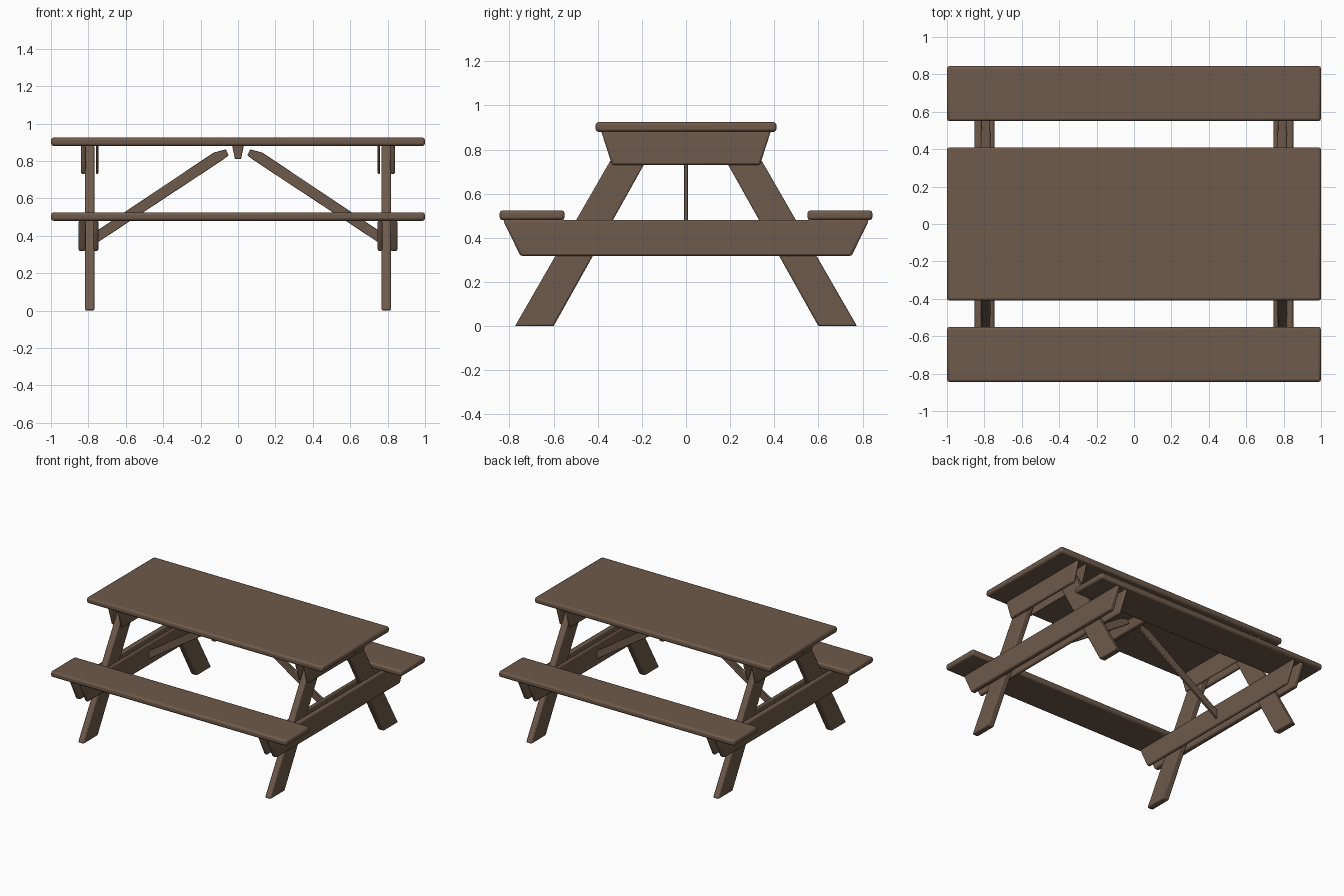
import bpy
import math

cube = bpy.data.objects.get("Cube")
if cube:
    bpy.data.objects.remove(cube, do_unlink=True)

wood = bpy.data.materials.new("brown_wood")
wood.use_nodes = True
COLOUR = (0.156, 0.102, 0.069, 1)
wood.diffuse_color = COLOUR
wood.node_tree.nodes["Principled BSDF"].inputs["Base Color"].default_value = COLOUR


def board(name, outline, axis, low, high, bevel=0.012):
    """Extrude a 2D outline along x (outline is y, z) or along y (outline is x, z)."""
    def point(a, b, depth):
        return (depth, a, b) if axis == "x" else (a, depth, b)
    n = len(outline)
    verts = [point(a, b, d) for d in (low, high) for a, b in outline]
    faces = [list(range(n))[::-1], list(range(n, 2 * n))]
    faces += [[i, (i + 1) % n, n + (i + 1) % n, n + i] for i in range(n)]
    mesh = bpy.data.meshes.new(name)
    mesh.from_pydata(verts, [], faces)
    mesh.materials.append(wood)
    obj = bpy.data.objects.new(name, mesh)
    bpy.context.collection.objects.link(obj)
    # Consistent outward normals, then softened edges
    bpy.context.view_layer.objects.active = obj
    bpy.ops.object.select_all(action="DESELECT")
    obj.select_set(True)
    bpy.ops.object.mode_set(mode="EDIT")
    bpy.ops.mesh.select_all(action="SELECT")
    bpy.ops.mesh.normals_make_consistent(inside=False)
    bpy.ops.object.mode_set(mode="OBJECT")
    soft = obj.modifiers.new("soft_edges", "BEVEL")
    soft.width = bevel
    soft.segments = 2
    bpy.ops.object.shade_smooth_by_angle(angle=math.radians(35))
    return obj


def rect(a0, a1, b0, b1):
    return [(a0, b0), (a1, b0), (a1, b1), (a0, b1)]


def taper(bottom, top, z0, z1):
    return [(-bottom, z0), (bottom, z0), (top, z1), (-top, z1)]


# Table top and benches
board("table_top", rect(-0.41, 0.41, 0.88, 0.925), "x", -1, 1, 0.014)
for end, s in (("front", -1), ("back", 1)):
    board(end + "_bench", rect(s * 0.55, s * 0.845, 0.48, 0.525), "x", -1, 1, 0.014)

# End frames: splayed legs held between paired rails
for side, s in (("left", 1), ("right", -1)):
    for end, t in (("front", -1), ("back", 1)):
        leg = [(0.60, 0), (0.775, 0), (0.265, 0.885), (0.105, 0.885)]
        board(f"{side}_{end}_leg", [(t * y, z) for y, z in leg], "x",
              s * 0.768, s * 0.818, 0.008)
    for place, x0, x1 in (("inner", 0.747, 0.772), ("outer", 0.814, 0.852)):
        board(f"{side}_{place}_seat_rail", taper(0.75, 0.83, 0.318, 0.482), "x",
              s * x0, s * x1, 0.01)
        board(f"{side}_{place}_top_rail", taper(0.335, 0.385, 0.73, 0.885), "x",
              s * x0, s * (x1 - 0.012), 0.01)
    # Thin diagonal brace from the seat rails up to the middle of the top
    brace = [(0.765, 0.355), (0.765, 0.42), (0.13, 0.845), (0.065, 0.862),
             (0.05, 0.83), (0.09, 0.80)]
    board(side + "_diagonal_brace", [(s * x, z) for x, z in brace], "y",
          -0.009, 0.009, 0.003)

# Tapered cleat under the middle of the top
board("centre_cleat", taper(0.016, 0.032, 0.81, 0.885), "y", -0.3, 0.3, 0.006)
